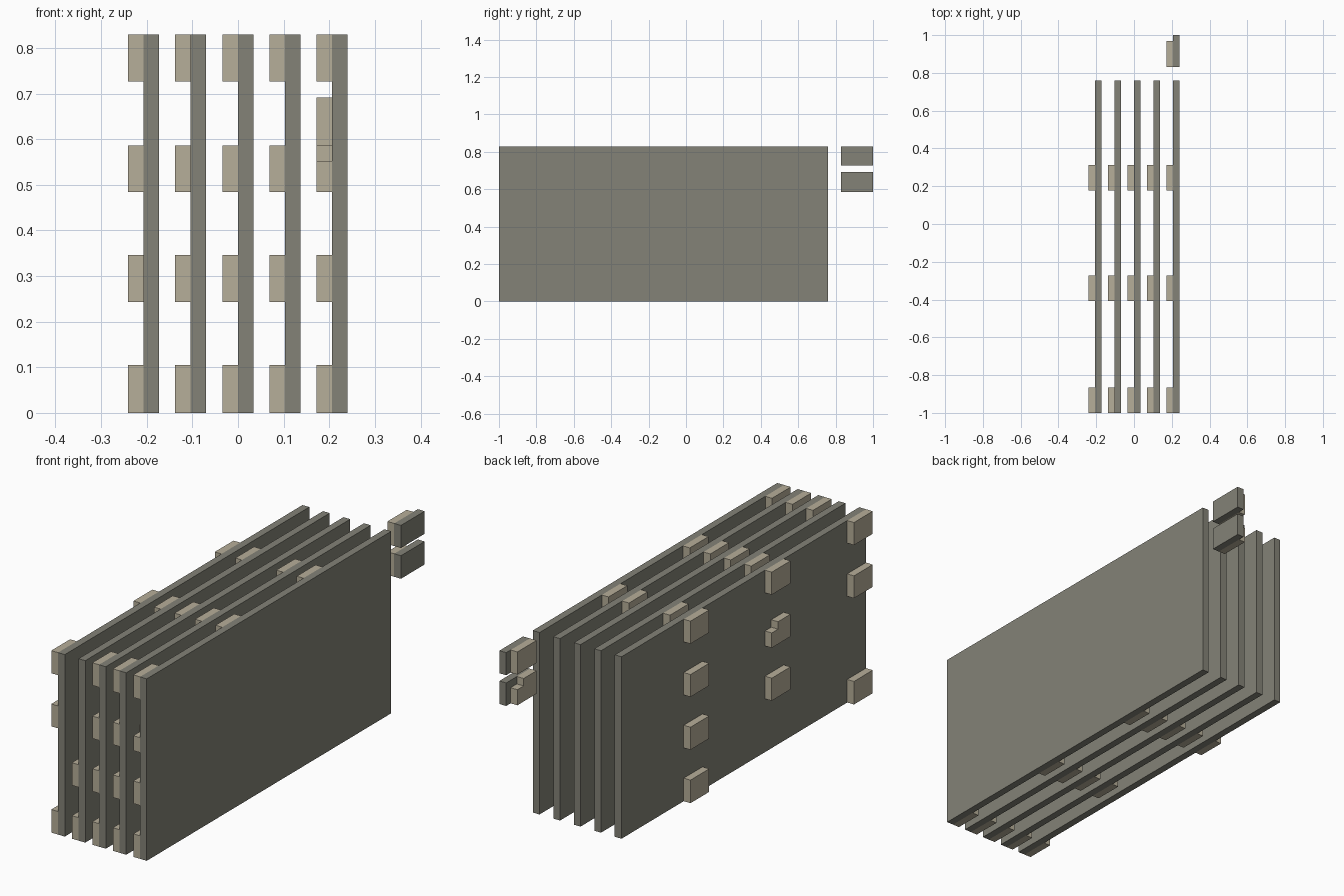
import bpy
import bmesh

if "Cube" in bpy.data.objects:
    bpy.data.objects.remove(bpy.data.objects["Cube"])


def material(name, rgb):
    m = bpy.data.materials.new(name)
    m.use_nodes = True
    m.diffuse_color = (*rgb, 1)
    m.node_tree.nodes["Principled BSDF"].inputs["Base Color"].default_value = (*rgb, 1)
    return m


BOARD = material("weathered grey board", (0.23, 0.225, 0.185))
BLOCK = material("pale tan wood", (0.47, 0.425, 0.32))


def prism(name, x0, x1, profile, mat):
    """Extrude a (y, z) outline along x."""
    bm = bmesh.new()
    face = bm.faces.new([bm.verts.new((x0, y, z)) for y, z in profile])
    ext = bmesh.ops.extrude_face_region(bm, geom=[face])
    verts = [v for v in ext["geom"] if isinstance(v, bmesh.types.BMVert)]
    bmesh.ops.translate(bm, verts=verts, vec=(x1 - x0, 0, 0))
    bmesh.ops.recalc_face_normals(bm, faces=bm.faces)
    mesh = bpy.data.meshes.new(name)
    bm.to_mesh(mesh)
    bm.free()
    mesh.materials.append(mat)
    ob = bpy.data.objects.new(name, mesh)
    bpy.context.collection.objects.link(ob)
    return ob


def rect(y0, y1, z0, z1):
    return [(y0, z0), (y1, z0), (y1, z1), (y0, z1)]


def notched(y0, y1, z0, z1, side):
    """Block outline with one upper corner cut away (side +1 back, -1 front)."""
    zc = z1 - 0.034
    if side > 0:
        return [(y0, z0), (y1, z0), (y1, zc), (y1 - 0.045, zc), (y1 - 0.045, z1), (y0, z1)]
    return [(y0, z0), (y1, z0), (y1, z1), (y0 + 0.045, z1), (y0 + 0.045, zc), (y0, zc)]


T = 0.034                                   # board and block thickness
HEIGHT = 0.829
COLUMNS = [(-1.0, -0.865), (-0.408, -0.273), (0.177, 0.312)]
ROWS = [(0, 0.105), (0.243, 0.346), (0.484, 0.586), (0.726, HEIGHT)]
# (board, column, row)
MISSING = {(0, 0, 1), (0, 1, 0), (1, 0, 2), (1, 0, 3), (2, 2, 3)}
CHIPPED = {(0, 1, 2): 1, (4, 0, 2): -1}

# Five upright boards with spacer blocks on one side
for b in range(5):
    x = -0.207 + b * 0.1033
    prism(f"board_{b + 1}", x, x + T, rect(-1, 0.76, 0, HEIGHT), BOARD)
    for c, (y0, y1) in enumerate(COLUMNS):
        for r, (z0, z1) in enumerate(ROWS):
            key = (b, c, r)
            if key in MISSING:
                continue
            shape = notched(y0, y1, z0, z1, CHIPPED[key]) if key in CHIPPED else rect(y0, y1, z0, z1)
            prism(f"spacer_{b + 1}_{c + 1}_{r + 1}", x - T, x, shape, BLOCK)

# Two loose board pieces behind the last board, each with its own block
x = -0.207 + 4 * 0.1033
for name, z0, z1 in (("lower", 0.586, 0.691), ("upper", 0.726, HEIGHT)):
    prism(f"{name}_loose_board", x, x + T, rect(0.83, 1, z0, z1), BOARD)
    shape = notched(0.83, 0.968, z0, z1, 1) if name == "lower" else rect(0.83, 0.968, z0, z1)
    prism(f"{name}_loose_spacer", x - T, x, shape, BLOCK)
